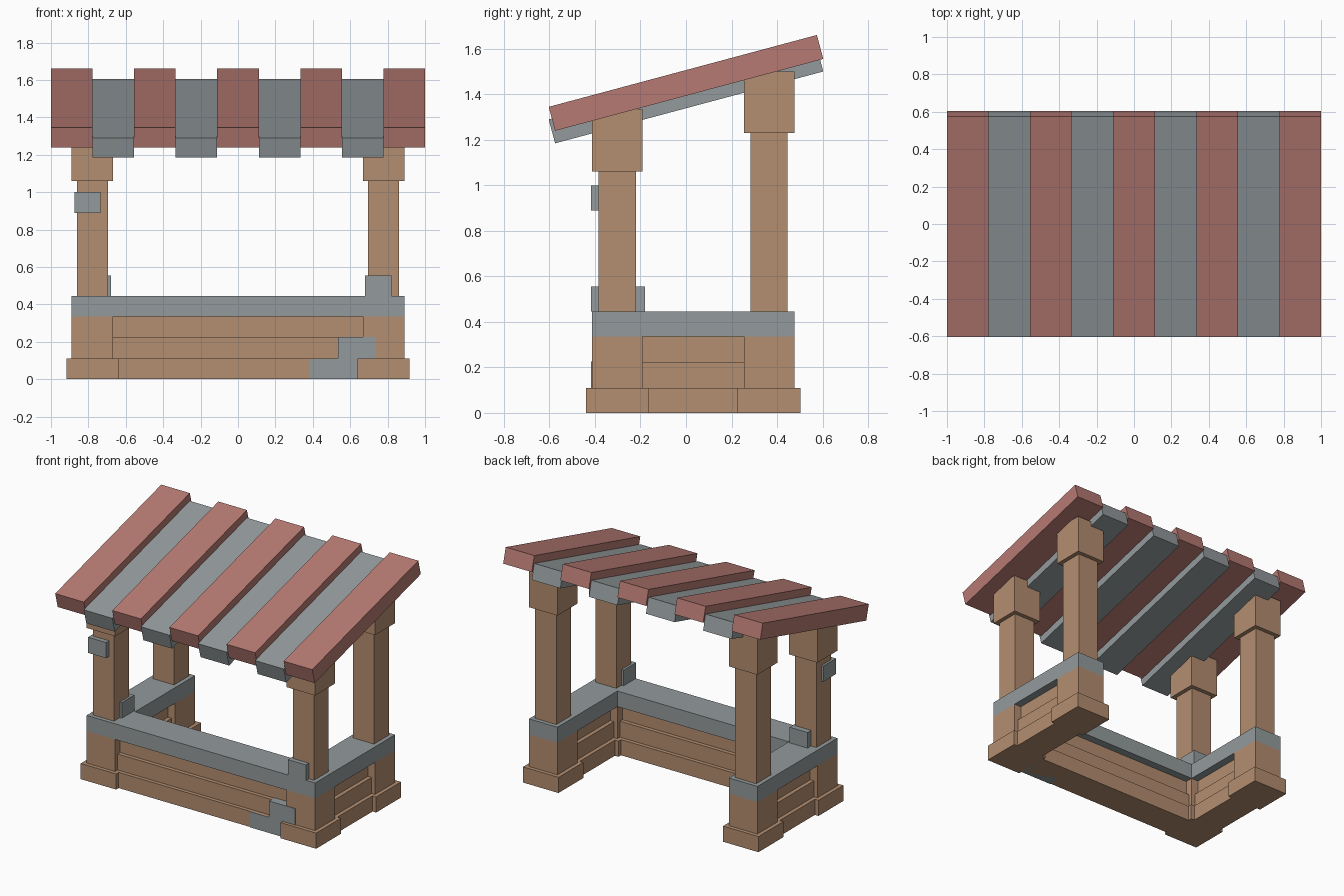
import bpy, math
from mathutils import Matrix

if "Cube" in bpy.data.objects:
    bpy.data.objects.remove(bpy.data.objects["Cube"])


def material(name, rgb):
    m = bpy.data.materials.new(name)
    m.diffuse_color = (*[(c / 255) ** 2.2 for c in rgb], 1)
    m.use_nodes = True
    m.node_tree.nodes["Principled BSDF"].inputs["Base Color"].default_value = m.diffuse_color
    return m


WOOD = material("brown wood", (178, 140, 111))
STONE = material("grey stone", (146, 153, 155))
RED = material("red board", (181, 121, 114))


# Box given by its limits on each axis
def box(name, x, y, z, mat):
    bpy.ops.mesh.primitive_cube_add(size=1)
    o = bpy.context.object
    o.name = name
    lims = (x, y, z)
    o.data.transform(Matrix.Diagonal([b - a for a, b in lims] + [1]))
    o.location = [(a + b) / 2 for a, b in lims]
    o.data.materials.append(mat)
    return o


def around(c, half):
    return (c - half, c + half)


# Corner columns: foot, pedestal, grey band, post and capital
PX, FRONT, BACK = 0.778, -0.302, 0.365
for sx in (-1, 1):
    for y, cap_bottom, cap_top in ((FRONT, 1.06, 1.335), (BACK, 1.23, 1.50)):
        x = sx * PX
        for name, half, z, mat in (
                ("foot", 0.138, (0, 0.11), WOOD),
                ("pedestal", 0.111, (0.11, 0.335), WOOD),
                ("pedestal_band", 0.111, (0.335, 0.445), STONE),
                ("post", 0.082, (0.445, cap_bottom), WOOD),
                ("capital", 0.111, (cap_bottom, cap_top), WOOD)):
            box(name, around(x, half), around(y, half), z, mat)

# Low walls on the front and both sides: stacked boards under a grey rail
for name, half, z, gap, mat in (
        ("bottom_board", 0.11, (0, 0.11), 0.138, WOOD),
        ("middle_board", 0.083, (0.11, 0.222), 0.111, WOOD),
        ("upper_board", 0.055, (0.222, 0.335), 0.111, WOOD),
        ("rail", 0.111, (0.335, 0.445), 0.111, STONE)):
    box("front_" + name, (-PX + gap, PX - gap), around(FRONT, half), z, mat)
    for sx in (-1, 1):
        box("side_" + name, around(sx * PX, half), (FRONT + gap, BACK - gap), z, mat)

# Grey stone patches on the posts and front wall
box("left_post_lower_patch", (-0.82, -0.68), (-0.32, -0.18), (0.445, 0.555), STONE)
box("left_post_upper_patch", (-0.875, -0.735), (-0.417, -0.277), (0.89, 1.0), STONE)
box("right_post_patch", (0.68, 0.82), (-0.417, -0.277), (0.445, 0.555), STONE)
box("wall_lower_patch", (0.385, 0.64), (-0.417, -0.277), (0, 0.11), STONE)
box("wall_upper_patch", (0.535, 0.735), (-0.417, -0.277), (0.11, 0.225), STONE)

# Sloping roof of alternating raised red and lower grey boards
W = 2 / 9
for i in range(9):
    red = i % 2 == 0
    o = box("red_roof_board" if red else "grey_roof_board", (-1 + i * W, -1 + (i + 1) * W),
            (-0.61, 0.61), (-0.0545, 0.0545), RED if red else STONE)
    o.rotation_euler.x = math.radians(15)
    o.location.z = 1.45 if red else 1.395
